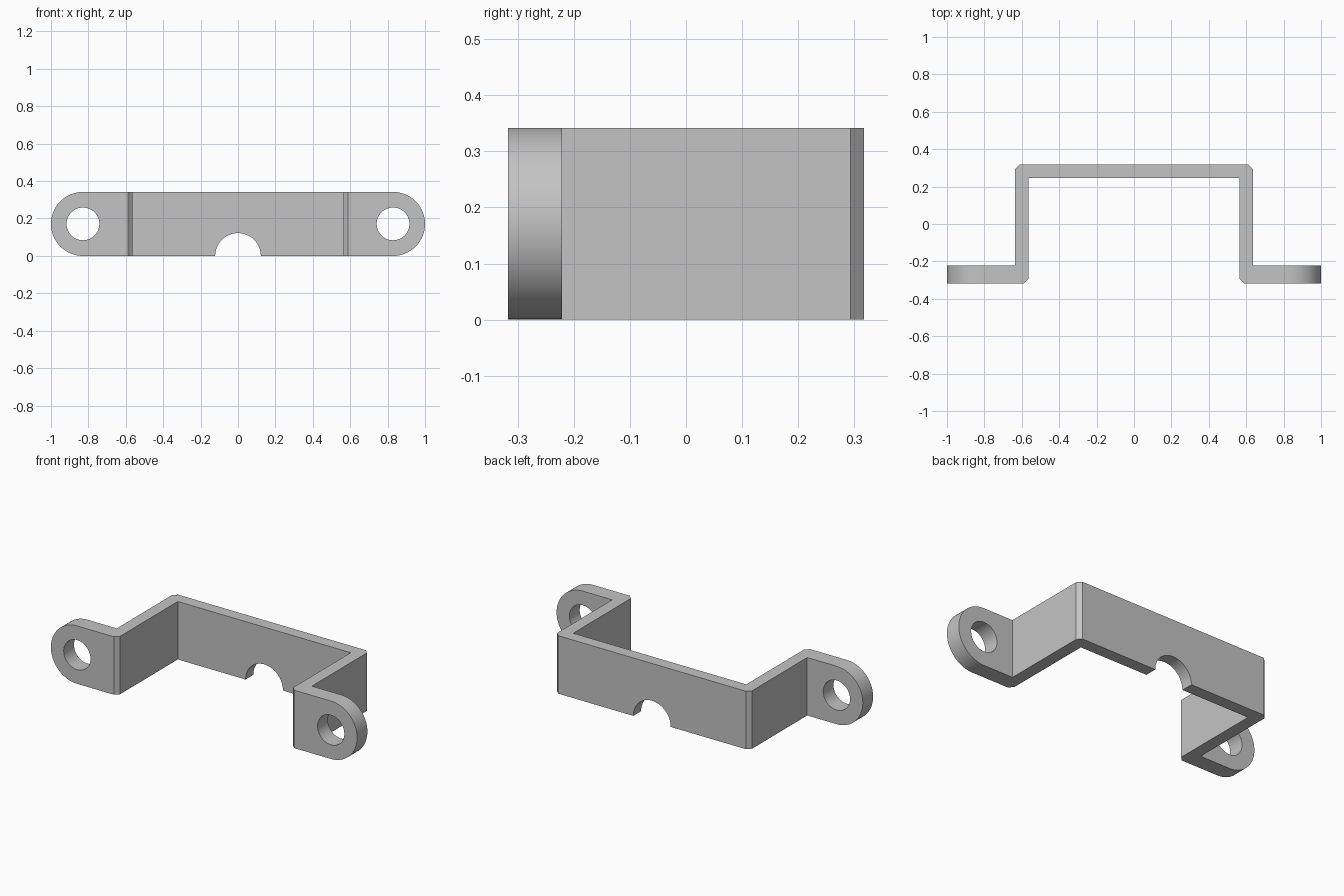
import bpy, bmesh, math
from mathutils import Vector

if "Cube" in bpy.data.objects:
    bpy.data.objects.remove(bpy.data.objects["Cube"], do_unlink=True)

HEIGHT = 0.342
R = HEIGHT / 2          # rounded tab end
TAB_X = 1 - R           # screw hole centre
DEPTH = 0.317
BEVEL = 0.024
INNER, OUTER = 0.565, 0.637

metal = bpy.data.materials.new("plain grey")
metal.use_nodes = True
grey = (0.55, 0.55, 0.55, 1)
metal.diffuse_color = grey
metal.node_tree.nodes["Principled BSDF"].inputs["Base Color"].default_value = grey


def prism(name, points, direction):
    """Extrude a closed outline of 3D points into a solid."""
    bm = bmesh.new()
    face = bm.faces.new([bm.verts.new(p) for p in points])
    ext = bmesh.ops.extrude_face_region(bm, geom=[face])
    verts = [g for g in ext["geom"] if isinstance(g, bmesh.types.BMVert)]
    bmesh.ops.translate(bm, verts=verts, vec=Vector(direction))
    bmesh.ops.recalc_face_normals(bm, faces=bm.faces)
    mesh = bpy.data.meshes.new(name)
    bm.to_mesh(mesh)
    bm.free()
    mesh.materials.append(metal)
    obj = bpy.data.objects.new(name, mesh)
    bpy.context.collection.objects.link(obj)
    return obj


def arc(cx, cz, r, start, end, steps):
    """Points on an arc in the front plane, angles in degrees."""
    angles = [math.radians(start + (end - start) * i / steps) for i in range(steps + 1)]
    return [(cx + r * math.cos(a), -1, cz + r * math.sin(a)) for a in angles]


def through_hole(name, x, z, r):
    return prism(name, arc(x, z, r, 0, 360, 64)[:-1], (0, 2, 0))


# Bent strip plan: right half, mirrored to the left, left oversize to be trimmed
half = [(OUTER - BEVEL, DEPTH), (OUTER, DEPTH - BEVEL), (OUTER, -0.221),
        (1.1, -0.221), (1.1, -DEPTH), (INNER + BEVEL, -DEPTH),
        (INNER, BEVEL - DEPTH), (INNER, 0.245)]
plan = half + [(-x, y) for x, y in reversed(half)]
bracket = prism("bracket", [(x, y, -0.1) for x, y in plan], (0, 0, 0.6))

# Rounded front outline, screw holes and cable notch
outline = arc(TAB_X, R, R, -90, 90, 48) + arc(-TAB_X, R, R, 90, 270, 48)
cutters = [(prism("outline_trim", outline, (0, 2, 0)), "INTERSECT")]
for side, sign in (("left", 1), ("right", -1)):
    cutters.append((through_hole(side + "_screw_hole", sign * TAB_X, R, 0.0875), "DIFFERENCE"))
cutters.append((through_hole("cable_notch", 0, 0, 0.122), "DIFFERENCE"))

for cutter, operation in cutters:
    mod = bracket.modifiers.new(cutter.name, "BOOLEAN")
    mod.operation, mod.object, mod.solver = operation, cutter, "EXACT"
    cutter.hide_render = True

bpy.ops.object.select_all(action="DESELECT")
bpy.context.view_layer.objects.active = bracket
bracket.select_set(True)
for cutter, _ in cutters:
    bpy.ops.object.modifier_apply(modifier=cutter.name)
    bpy.data.objects.remove(cutter, do_unlink=True)
bpy.ops.object.shade_smooth_by_angle(angle=math.radians(20))
